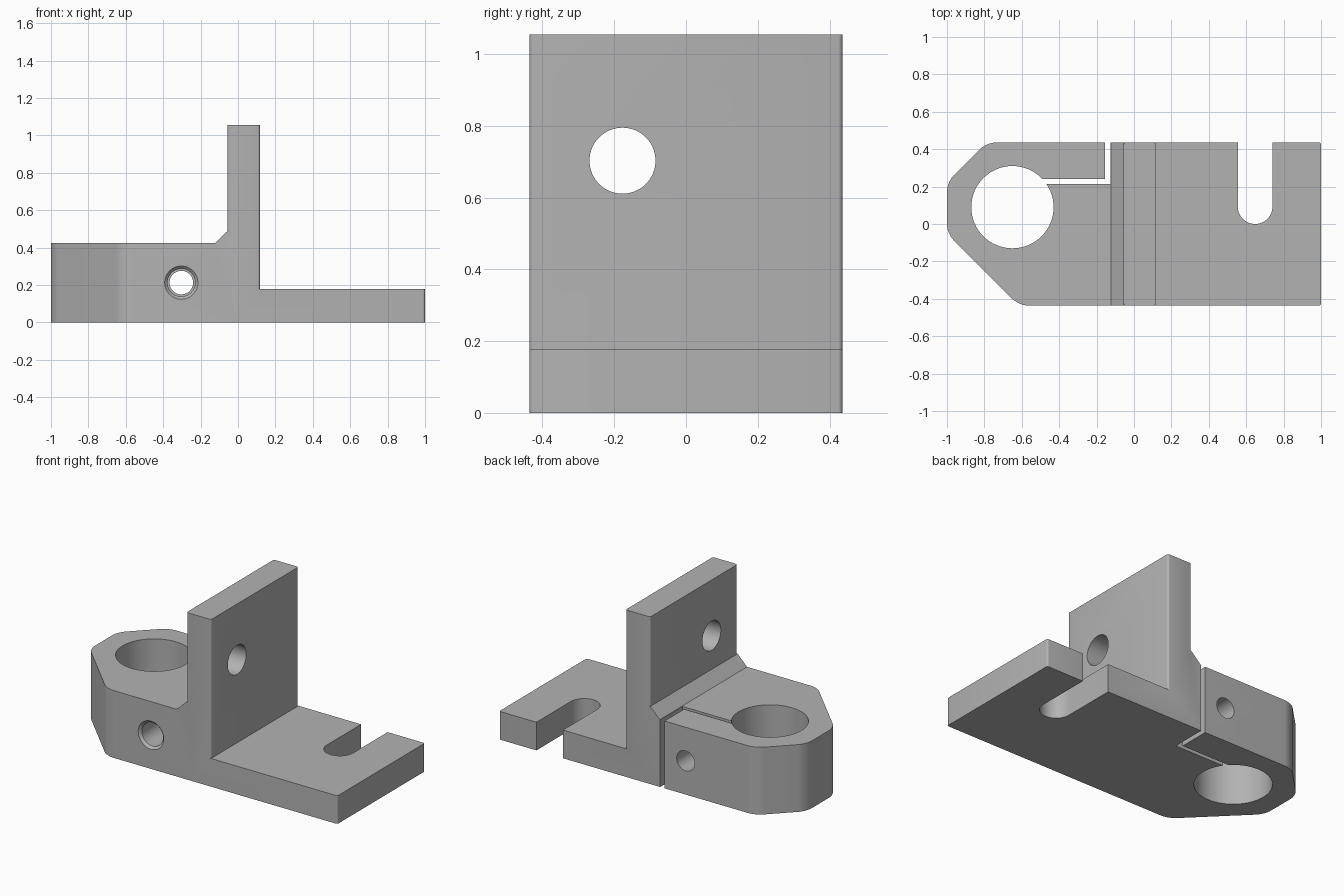
import bpy, bmesh, math
from mathutils import Matrix, Vector

if "Cube" in bpy.data.objects:
    bpy.data.objects.remove(bpy.data.objects["Cube"])

grey = bpy.data.materials.new("grey_metal")
grey.use_nodes = True
colour = (0.45, 0.45, 0.45, 1)
grey.diffuse_color = colour
grey.node_tree.nodes["Principled BSDF"].inputs["Base Color"].default_value = colour

HALF = 0.436   # half depth of the bracket


def finish(name, bm):
    bmesh.ops.recalc_face_normals(bm, faces=bm.faces)
    mesh = bpy.data.meshes.new(name)
    bm.to_mesh(mesh)
    bm.free()
    mesh.materials.append(grey)
    ob = bpy.data.objects.new(name, mesh)
    bpy.context.collection.objects.link(ob)
    return ob


def prism(points, direction):
    """Extrude a flat outline along a direction."""
    bm = bmesh.new()
    face = bm.faces.new([bm.verts.new(p) for p in points])
    made = bmesh.ops.extrude_face_region(bm, geom=[face])["geom"]
    bmesh.ops.translate(bm, vec=Vector(direction),
                        verts=[v for v in made if isinstance(v, bmesh.types.BMVert)])
    bmesh.ops.recalc_face_normals(bm, faces=bm.faces)
    return bm


def bevel_upright(bm, test, width, segments):
    """Bevel the vertical edges whose midpoint passes the test."""
    edges = []
    for e in bm.edges:
        a, b = (v.co for v in e.verts)
        if (a - b).xy.length < 0.0001 and test((a + b) / 2):
            edges.append(e)
    bmesh.ops.bevel(bm, geom=edges, offset=width, offset_type='OFFSET',
                    segments=segments, profile=0.5, affect='EDGES')


def block(x0, x1, z0, z1):
    outline = [(x0, -HALF, z0), (x1, -HALF, z0), (x1, -HALF, z1), (x0, -HALF, z1)]
    return prism(outline, (0, 2 * HALF, 0))


def cylinder(name, start, end, r0, r1=None):
    start, end = Vector(start), Vector(end)
    axis = end - start
    bm = bmesh.new()
    turn = axis.to_track_quat('Z', 'Y').to_matrix().to_4x4()
    bmesh.ops.create_cone(bm, cap_ends=True, segments=64, radius1=r0,
                          radius2=r0 if r1 is None else r1, depth=axis.length,
                          matrix=Matrix.Translation((start + end) / 2) @ turn)
    return finish(name, bm)


def combine(target, tool, operation):
    mod = target.modifiers.new(tool.name, 'BOOLEAN')
    mod.operation, mod.solver, mod.object = operation, 'EXACT', tool
    bpy.context.view_layer.objects.active = target
    bpy.ops.object.modifier_apply(modifier=mod.name)
    bpy.data.objects.remove(tool)


# Clamp block with the fillet wedge, chamfered then rounded at its left end
side = [(-1, 0), (0, 0), (0, 0.49), (-0.055, 0.49), (-0.122, 0.425), (-1, 0.425)]
bm = prism([(x, -HALF, z) for x, z in side], (0, 2 * HALF, 0))
bevel_upright(bm, lambda m: m.x < -0.9 and m.y < 0, 0.385, 1)
bevel_upright(bm, lambda m: m.x < -0.9 and m.y > 0.4, 0.212, 1)
bevel_upright(bm, lambda m: m.x < -0.5, 0.05, 8)
bracket = finish("clamp_bracket", bm)

# Slotted foot and upright plate
bm = block(-0.03, 1, 0, 0.178)
bevel_upright(bm, lambda m: m.x > 0.9, 0.012, 4)
combine(bracket, finish("foot", bm), 'UNION')
bm = block(-0.055, 0.117, 0.1, 1.055)
bevel_upright(bm, lambda m: True, 0.012, 4)
combine(bracket, finish("upright_plate", bm), 'UNION')

# Round-ended slot in the foot
r, cx = 0.0925, 0.6475
arc = [(cx + r * math.cos(a), r + r * math.sin(a), -0.1)
       for a in (math.pi + math.pi * i / 32 for i in range(33))]
outline = arc + [(cx + r, 0.6, -0.1), (cx - r, 0.6, -0.1)]
combine(bracket, finish("foot_slot", prism(outline, (0, 0, 0.5))), 'DIFFERENCE')

# Large clamp bore and the bent slit that opens it
combine(bracket, cylinder("clamp_bore", (-0.65, 0.09, -0.1), (-0.65, 0.09, 0.6), 0.22), 'DIFFERENCE')
slit = [(-0.6, 0.215), (-0.125, 0.215), (-0.125, 0.6), (-0.155, 0.6), (-0.155, 0.24), (-0.6, 0.24)]
combine(bracket, finish("clamp_slit", prism([(x, y, -0.1) for x, y in slit], (0, 0, 0.8))), 'DIFFERENCE')

# Clamp screw hole: narrow through hole, wider front bore, countersunk mouth
sx, sz = -0.303, 0.213
for name, y0, y1, r0, r1 in (("screw_hole", -0.6, 0.6, 0.063, 0.063),
                             ("screw_bore", -0.6, 0.225, 0.074, 0.074),
                             ("screw_mouth", -0.45, -0.42, 0.103, 0.073)):
    combine(bracket, cylinder(name, (sx, y0, sz), (sx, y1, sz), r0, r1), 'DIFFERENCE')

# Hole through the upright plate
combine(bracket, cylinder("plate_hole", (-0.3, -0.177, 0.703), (0.3, -0.177, 0.703), 0.092), 'DIFFERENCE')

# Merge flat regions and shade the curved ones smoothly
bm = bmesh.new()
bm.from_mesh(bracket.data)
bmesh.ops.remove_doubles(bm, verts=bm.verts, dist=0.0001)
bmesh.ops.dissolve_limit(bm, angle_limit=0.005, verts=bm.verts, edges=bm.edges)
bm.to_mesh(bracket.data)
bm.free()
bpy.ops.object.select_all(action='DESELECT')
bracket.select_set(True)
bpy.context.view_layer.objects.active = bracket
bpy.ops.object.shade_smooth_by_angle(angle=math.radians(30))
